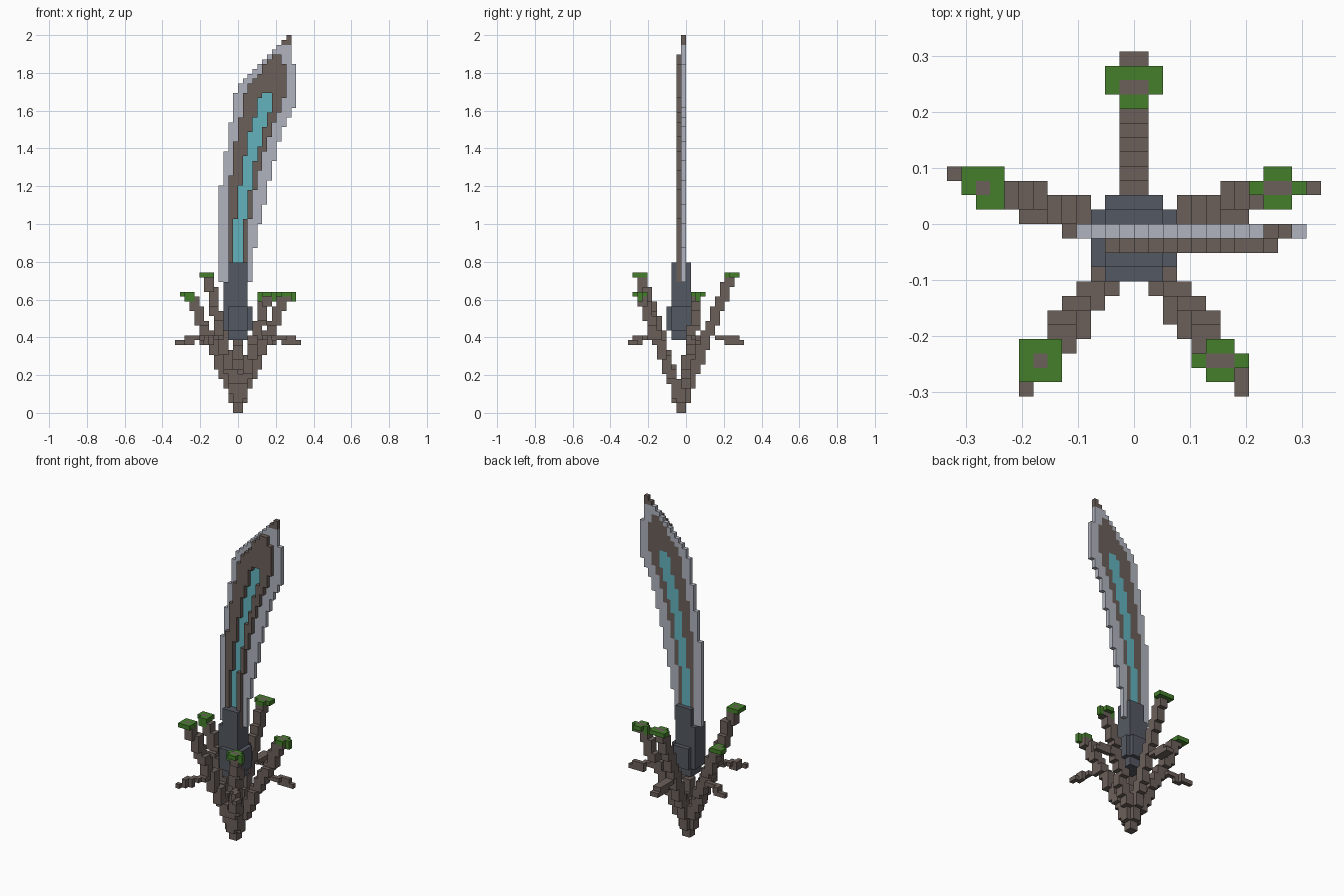
import bpy
import bmesh
from mathutils import Vector

if "Cube" in bpy.data.objects:
    bpy.data.objects.remove(bpy.data.objects["Cube"])

V = 2 / 78  # edge of one block


def material(name, rgb):
    linear = [((c / 255 + 0.055) / 1.055) ** 2.4 for c in rgb] + [1]
    m = bpy.data.materials.new(name)
    m.diffuse_color = linear
    m.use_nodes = True
    m.node_tree.nodes["Principled BSDF"].inputs["Base Color"].default_value = linear
    return m


STEEL = material("pale steel", (176, 180, 191))
WOOD = material("brown wood", (108, 96, 90))
TEAL = material("teal core", (99, 180, 190))
SLATE = material("dark slate", (84, 89, 98))
LEAF = material("leaf green", (69, 126, 44))


def box(x0, x1, y0, y1, z0, z1):
    return {(x, y, z) for x in range(x0, x1) for y in range(y0, y1) for z in range(z0, z1)}


def build(name, cells, mat):
    """Turn a set of block cells into a mesh of its outer faces."""
    bm = bmesh.new()
    verts = {}

    def vert(p):
        if p not in verts:
            verts[p] = bm.verts.new(Vector(p) * V)
        return verts[p]

    for cell in sorted(cells):
        for axis in range(3):
            for side in (0, 1):
                near = list(cell)
                near[axis] += 2 * side - 1
                if tuple(near) in cells:
                    continue
                ring = []
                for a, b in ((0, 0), (1, 0), (1, 1), (0, 1)):
                    p = list(cell)
                    p[axis] += side
                    p[(axis + 1) % 3] += a
                    p[(axis + 2) % 3] += b
                    ring.append(vert(tuple(p)))
                bm.faces.new(ring if side else ring[::-1])
    mesh = bpy.data.meshes.new(name)
    bm.to_mesh(mesh)
    bm.free()
    mesh.materials.append(mat)
    bpy.context.collection.objects.link(bpy.data.objects.new(name, mesh))


def edge(first, starts):
    """Stepped edge: the column moves by one at each listed row."""
    return lambda z: first + sum(z >= s for s in starts)


def band(left, right, z0, z1):
    return {(x, z) for z in range(z0, z1) for x in range(left(z), right(z))}


# Blade: pale rim, raised wooden face, recessed core
rim = band(edge(-4, (47, 54, 60, 66, 68, 69, 70, 71, 72, 73, 74, 75)),
           edge(3, (34, 39, 43, 48, 52, 56, 59, 61, 63)), 27, 76)
rim -= {(11, z) for z in range(72, 76)}
inlay = band(edge(-2, (49, 56, 61, 66, 68, 69, 70, 72, 73)),
             edge(2, (40, 46, 50, 54, 57, 60, 62, 65)), 27, 74)
inlay -= {(9, 72), (9, 73)}
core = band(edge(-1, (40, 47, 53, 58, 61, 65)),
            edge(1, (40, 46, 52, 55, 59, 62)), 28, 66)
wood = inlay - core
build("blade_rim", {(x, -1, z) for x, z in rim - inlay}, STEEL)
build("blade_inlay", {(x, y, z) for x, z in wood for y in (-2, -1)}, WOOD)
build("blade_core", {(x, -1, z) for x, z in core}, TEAL)
build("blade_tip", box(9, 11, -1, 0, 76, 77) | box(10, 11, -1, 0, 77, 78), WOOD)

# Grip: square shaft with a swollen pommel
grip = box(-2, 2, -3, 1, 15, 31)
grip |= box(-2, 2, -4, 2, 17, 22) | box(-3, 3, -3, 1, 17, 22)
grip |= box(-3, -2, -3, 1, 22, 27)
build("grip", grip, SLATE)


def limb(a, b):
    """Two-block-thick stepped limb between two points."""
    a, b = Vector(a), Vector(b)
    cells = set()
    rows = int(b.z - a.z)
    for i in range(rows):
        p = a.lerp(b, i / rows)
        x, y, z = round(p.x), round(p.y), int(p.z + 0.01)
        cells |= box(x - 1, x + 1, y - 1, y + 1, z, z + 2)
    return cells


def twig(a, b):
    """Thin side twig that droops one block at its end."""
    a, b = Vector(a), Vector(b)
    cells = set()
    for i in range(17):
        p = a.lerp(b, i / 16)
        x, y = int(p.x // 1), int(p.y // 1)
        cells |= box(x, x + 1, y, y + 1, 14 if i > 8 else 15, 15 if i > 12 else 16)
    return cells


# Branches: name, limb top, twig start, twig end, leaf boxes in x and y, top cell span
BRANCHES = [
    ("back", (0, 9.6, 28), None, None, ((-2, 2, 9, 11), (-1, 1, 8, 9)), (-1, 1, 9)),
    ("left_back", (10.2, 2.6, 24), (6.5, 1.5), (12.5, 2.5),
     ((9, 11, 1, 4), (8, 12, 2, 3)), (9, 11, 2)),
    ("right_back", (-10.2, 2.6, 24), (-6.5, 1.5), (-12.5, 3.5),
     ((-12, -9, 2, 4), (-11, -9, 1, 2)), (-11, -10, 2)),
    ("right_front", (-6.4, -9.6, 28), (-3.5, -6.5), (-7.5, -11.5),
     ((-8, -5, -11, -8),), (-7, -6, -10)),
    ("left_front", (6.1, -9.6, 24), (4.5, -7.5), (7.5, -11.5),
     ((5, 7, -11, -8), (4, 8, -10, -9)), (5, 7, -10)),
]
for name, top, t0, t1, leaves, (x0, x1, y0) in BRANCHES:
    z = top[2]
    branch = {c for c in limb((0, -1, 1), top) if c[2] < z}
    stem = box(x0, x1, y0, y0 + 1, z - 1, z + 1)
    if t0:
        branch |= twig(t0, t1)
    else:
        branch |= box(-1, 1, 6, 9, 15, 16) | box(-1, 1, 8, 11, 14, 16) | box(-1, 1, 11, 12, 14, 15)
    leaf = set()
    for r in leaves:
        leaf |= box(*r, z, z + 1)
    if z == 24:
        leaf |= box(*leaves[-1], z - 1, z)
    build(name + "_branch", (branch | stem) - (leaf - stem), WOOD)
    build(name + "_leaf", leaf - stem, LEAF)

# Root where the branches meet
build("root", box(-1, 1, -2, 0, 0, 3) | box(-2, 2, -2, 0, 2, 5) | box(-1, 1, -3, 1, 2, 5), WOOD)
